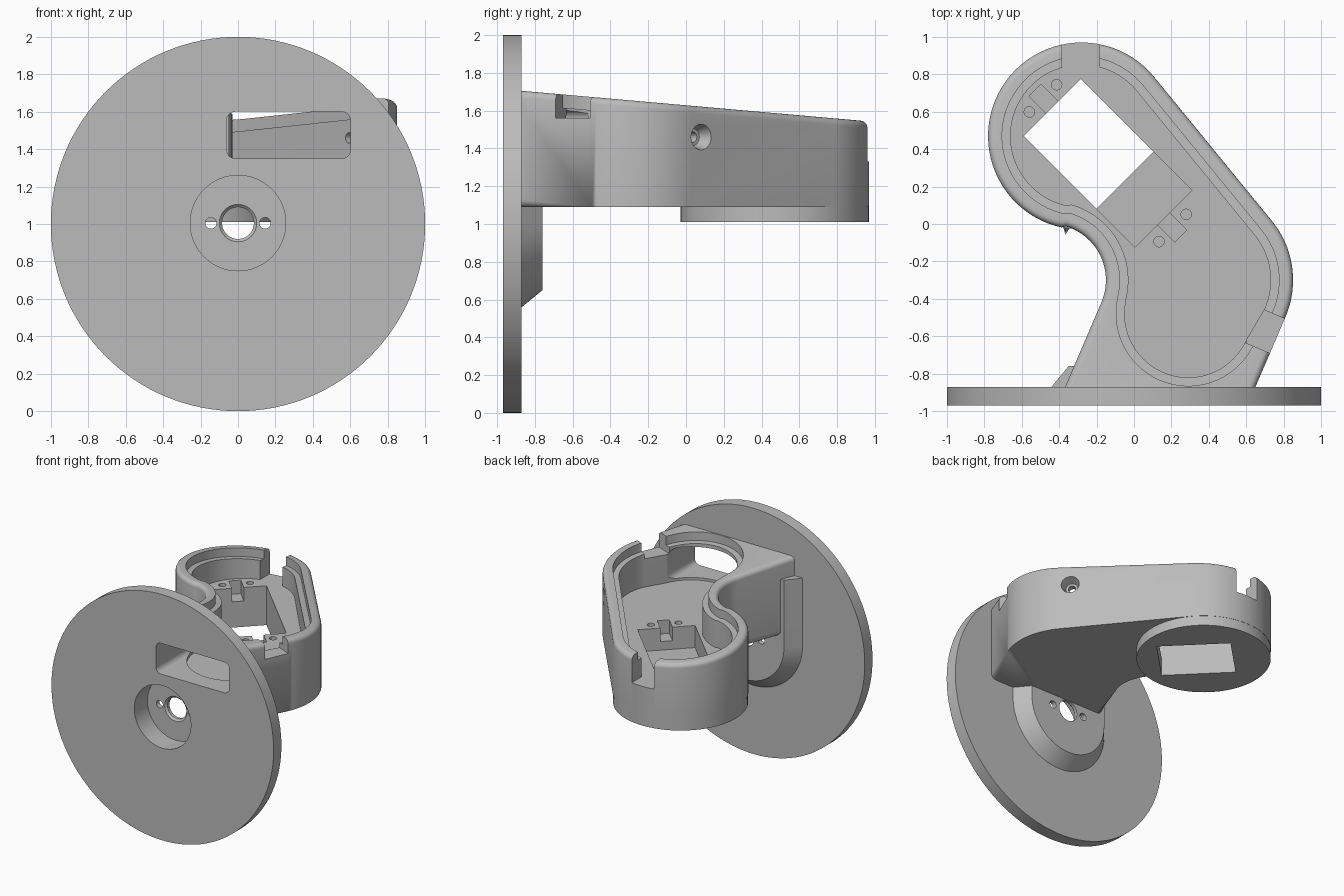
import bpy, bmesh
from math import sin, cos, radians, atan2
from mathutils import Matrix, Vector

cube = bpy.data.objects.get("Cube")
if cube:
    bpy.data.objects.remove(cube, do_unlink=True)

GREY = bpy.data.materials.new("light grey plastic")
GREY.use_nodes = True
GREY.diffuse_color = (0.5, 0.5, 0.5, 1)
GREY.node_tree.nodes["Principled BSDF"].inputs["Base Color"].default_value = (0.5, 0.5, 0.5, 1)

# Wall-plate parts are drawn in x/z and extruded along -y
UPRIGHT = Matrix.Rotation(radians(90), 4, 'X')


def arc(cx, cy, r, a0, a1, n=32):
    """Points on an arc, angles in degrees."""
    return [(cx + r * cos(radians(a0 + (a1 - a0) * i / n)),
             cy + r * sin(radians(a0 + (a1 - a0) * i / n))) for i in range(n + 1)]


def circle(cx, cy, r, n=48):
    return arc(cx, cy, r, 0, 360, n)[:-1]


def prism(name, pts, z0, z1, pts_top=None, low=0, high=0, keep=None, matrix=Matrix()):
    """Extruded outline; heights may depend on y, rims may be rounded."""
    height = lambda z, y: z(y) if callable(z) else z
    bm = bmesh.new()
    bot = [bm.verts.new((x, y, height(z0, y))) for x, y in pts]
    top = [bm.verts.new((x, y, height(z1, y))) for x, y in (pts_top or pts)]
    n = len(pts)
    bm.faces.new(bot[::-1])
    bm.faces.new(top)
    for i in range(n):
        j = (i + 1) % n
        bm.faces.new((bot[i], bot[j], top[j], top[i]))
    for ring, size in ((bot, low), (top, high)):
        if size:
            ring = set(ring)
            rim = [e for e in bm.edges if e.verts[0] in ring and e.verts[1] in ring
                   and not (keep and all(keep(v.co) for v in e.verts))]
            bmesh.ops.bevel(bm, geom=rim, offset=size, segments=5, profile=0.5,
                            affect='EDGES', clamp_overlap=True)
    bmesh.ops.recalc_face_normals(bm, faces=bm.faces)
    bm.transform(matrix)
    mesh = bpy.data.meshes.new(name)
    bm.to_mesh(mesh)
    bm.free()
    mesh.materials.append(GREY)
    obj = bpy.data.objects.new(name, mesh)
    bpy.context.collection.objects.link(obj)
    return obj


def combine(target, others, operation):
    for other in others:
        mod = target.modifiers.new("combine", 'BOOLEAN')
        mod.operation, mod.solver, mod.object = operation, 'EXACT', other
        bpy.context.view_layer.objects.active = target
        bpy.ops.object.modifier_apply(modifier=mod.name)


# Key centres of the curved housing
BACK, SIDE, WAIST, FOOT = (-0.28, 0.47), (0.35, -0.3), (-0.45, -0.3), (0.29, -0.48)
TANGENT, WALL, MEET = 39.3, -23.2, 77.6


def top_z(y):
    return 1.705 - 0.088 * (y + 0.87)


def inner_outline(o):
    """Cavity outline, set in from the outer wall by o."""
    return (arc(*BACK, 0.5 - o, TANGENT, 180 + MEET, 48)
            + arc(*WAIST, 0.3 + o, MEET, -13.7, 24)[1:]
            + arc(*FOOT, 0.46 - o, 166.3, 360 + WALL)[1:]
            + arc(*SIDE, 0.5 - o, WALL, TANGENT, 24))


# Housing shell with rounded rims and round pad underneath
outer = (arc(*BACK, 0.5, TANGENT, 180 + MEET, 48) + arc(*WAIST, 0.3, MEET, WALL, 24)[1:]
         + [(-0.385, -0.91), (0.632, -0.91)] + arc(*SIDE, 0.5, WALL, TANGENT, 24))
housing = prism("housing", outer, 1.09, top_z, low=0.08, high=0.035,
                keep=lambda c: c.y < -0.9)
pad = prism("round_pad", circle(*BACK, 0.498, 96), 1.01, 1.25, low=0.03)
combine(housing, [pad], 'UNION')

# Wall disc with U-shaped chamfered boss
disc = prism("wall_disc", circle(0, 1, 1, 128), 0.87, 0.97, low=0.065, matrix=UPRIGHT)


def boss_outline(r):
    return [(r, 1.55), (-r, 1.55)][::-1][::-1] + arc(0, 1, r, 180, 360, 40)


boss = prism("hub_boss", boss_outline(0.35), 0.76, 0.9, pts_top=boss_outline(0.465),
             matrix=UPRIGHT)
combine(disc, [boss], 'UNION')

# Cutters shared by disc and housing: window, hub recess, cavity, lid rebate
x0, x1, w0, w1, r = -0.06, 0.6, 1.35, 1.6, 0.045
window = (arc(x1 - r, w1 - r, r, 0, 90, 6) + arc(x0 + r, w1 - r, r, 90, 180, 6)
          + arc(x0 + r, w0 + r, r, 180, 270, 6) + arc(x1 - r, w0 + r, r, 270, 360, 6))
FLOOR = 1.33
shared = [
    prism("window_cut", window, 0.52, 1.1, matrix=UPRIGHT),
    prism("hub_recess_cut", circle(0, 1.005, 0.255, 64), 0.8, 1.1, matrix=UPRIGHT),
    prism("shaft_hole_cut", circle(0, 1.005, 0.085), 0.7, 1.0, matrix=UPRIGHT),
    prism("shaft_chamfer_cut", circle(0, 1.005, 0.085), 0.785, 0.81,
          pts_top=circle(0, 1.005, 0.11), matrix=UPRIGHT),
    prism("cavity_cut", inner_outline(0.12), FLOOR, 2.2),
    prism("rebate_cut", inner_outline(0.075), lambda y: top_z(y) - 0.07, 2.3),
]
for s in (-1, 1):
    shared.append(prism("hub_screw_cut", circle(s * 0.145, 1.005, 0.03, 24), 0.6, 1.0,
                        matrix=UPRIGHT))


# Motor pocket, laid out along a diagonal axis
def diagonal(u0, u1, half):
    m = Matrix.Rotation(radians(-45), 2)
    c = Vector((-0.14, 0.325))
    return [tuple(c + m @ Vector(p))
            for p in ((u0, -half), (u1, -half), (u1, half), (u0, half))]


own = [prism("motor_pocket_cut", diagonal(-0.42, 0.42, 0.215), 1.15, 1.6),
       prism("motor_opening_cut", diagonal(-0.42, 0.13, 0.215), 0.9, 1.5)]
for s in (-1, 1):
    a, b = sorted((s * 0.4, s * 0.55))
    own.append(prism("wire_slot_cut", diagonal(a, b, 0.045), 1.22, 1.55))
    for t in (-1, 1):
        spot = Matrix.Rotation(radians(-45), 2) @ Vector((s * 0.49, t * 0.103))
        own.append(prism("motor_screw_cut", circle(spot.x - 0.14, spot.y + 0.325, 0.028, 20),
                         1.2, 1.5))

# Notches in the rim at the back and the side
own.append(prism("back_notch_cut", [(-0.385, 0.78), (-0.185, 0.78), (-0.185, 1.1),
                                    (-0.385, 1.1)], FLOOR, 2.2))
n = Vector((cos(radians(WALL)), sin(radians(WALL))))
t = Vector((-n.y, n.x))
mid = Vector((0.77, -0.6))
own.append(prism("side_notch_cut", [tuple(mid + n * a + t * b) for a, b in
                 ((-0.16, -0.1), (0.12, -0.1), (0.12, 0.1), (-0.16, 0.1))], 1.56, 2.2))

# Countersunk screw hole through the straight wall
axis = Vector((cos(radians(TANGENT)), sin(radians(TANGENT)), 0))
aim = Matrix.Translation((0.685, 0.08, 1.46)) @ axis.to_track_quat('Z', 'Y').to_matrix().to_4x4()
own.append(prism("side_hole_cut", circle(0, 0, 0.028, 24), -0.25, 0.1, matrix=aim))
own.append(prism("side_sink_cut", circle(0, 0, 0.045, 32), -0.07, 0.02,
                 pts_top=circle(0, 0, 0.075, 32), matrix=aim))

combine(disc, shared, 'DIFFERENCE')
combine(housing, shared + own, 'DIFFERENCE')
for helper in [pad, boss] + shared + own:
    bpy.data.objects.remove(helper, do_unlink=True)

# Smooth curves, crisp edges
for obj in (disc, housing):
    bpy.ops.object.select_all(action='DESELECT')
    obj.select_set(True)
    bpy.context.view_layer.objects.active = obj
    bpy.ops.object.shade_smooth_by_angle(angle=radians(30))
